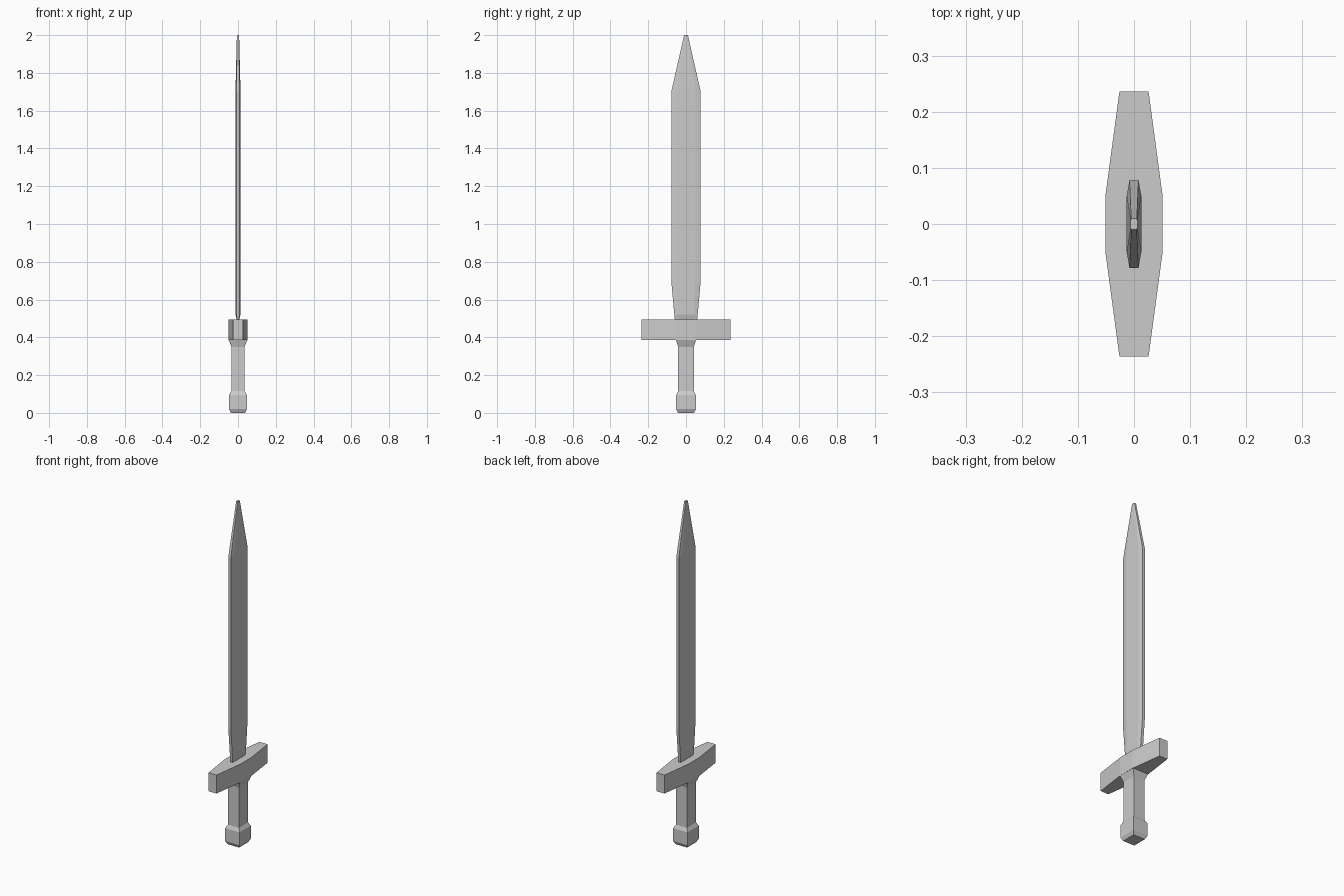
import bpy, bmesh

if "Cube" in bpy.data.objects:
    bpy.data.objects.remove(bpy.data.objects["Cube"])


def loft(name, rings):
    """Skin equal-length closed rings of points and cap both ends."""
    bm = bmesh.new()
    rows = [[bm.verts.new(p) for p in ring] for ring in rings]
    n = len(rows[0])
    for a, b in zip(rows, rows[1:]):
        for i in range(n):
            j = (i + 1) % n
            bm.faces.new((a[i], a[j], b[j], b[i]))
    bm.faces.new(rows[0][::-1])
    bm.faces.new(rows[-1])
    bmesh.ops.recalc_face_normals(bm, faces=bm.faces)
    mesh = bpy.data.meshes.new(name)
    bm.to_mesh(mesh)
    bm.free()
    obj = bpy.data.objects.new(name, mesh)
    bpy.context.collection.objects.link(obj)
    return obj


def rect(z, x, y):
    return [(-x, -y, z), (x, -y, z), (x, y, z), (-x, y, z)]


def octagon(edge_x, edge_y, flat_x, flat_y, edge_z, flat_z):
    """Bevelled outline: narrow ends at +-edge_y, wide flats at +-flat_y."""
    half = [(edge_x, -edge_y, edge_z), (flat_x, -flat_y, flat_z),
            (flat_x, flat_y, flat_z), (edge_x, edge_y, edge_z)]
    return half + [(-x, -y, z) for x, y, z in half]


# Grip with pommel below and flared collar under the guard
loft("grip_and_pommel", [rect(*r) for r in [
    (0.0, 0.037, 0.042), (0.02, 0.047, 0.052), (0.095, 0.047, 0.052),
    (0.115, 0.035, 0.042), (0.35, 0.035, 0.042), (0.387, 0.05, 0.053)]])

# Crossguard, tapered towards both ends
loft("crossguard", [octagon(0.026, 0.236, 0.051, 0.05, z, z)
                    for z in (0.387, 0.495)])

# Blade with flat faces, bevelled edges and a blunt tip
loft("blade", [octagon(*r) for r in [
    (0.005, 0.059, 0.006, 0.040, 0.493, 0.493),
    (0.008, 0.062, 0.013, 0.042, 0.52, 0.52),
    (0.008, 0.078, 0.013, 0.050, 0.70, 0.70),
    (0.008, 0.078, 0.013, 0.050, 1.70, 1.72),
    (0.005, 0.010, 0.006, 0.006, 2.0, 2.0)]])
